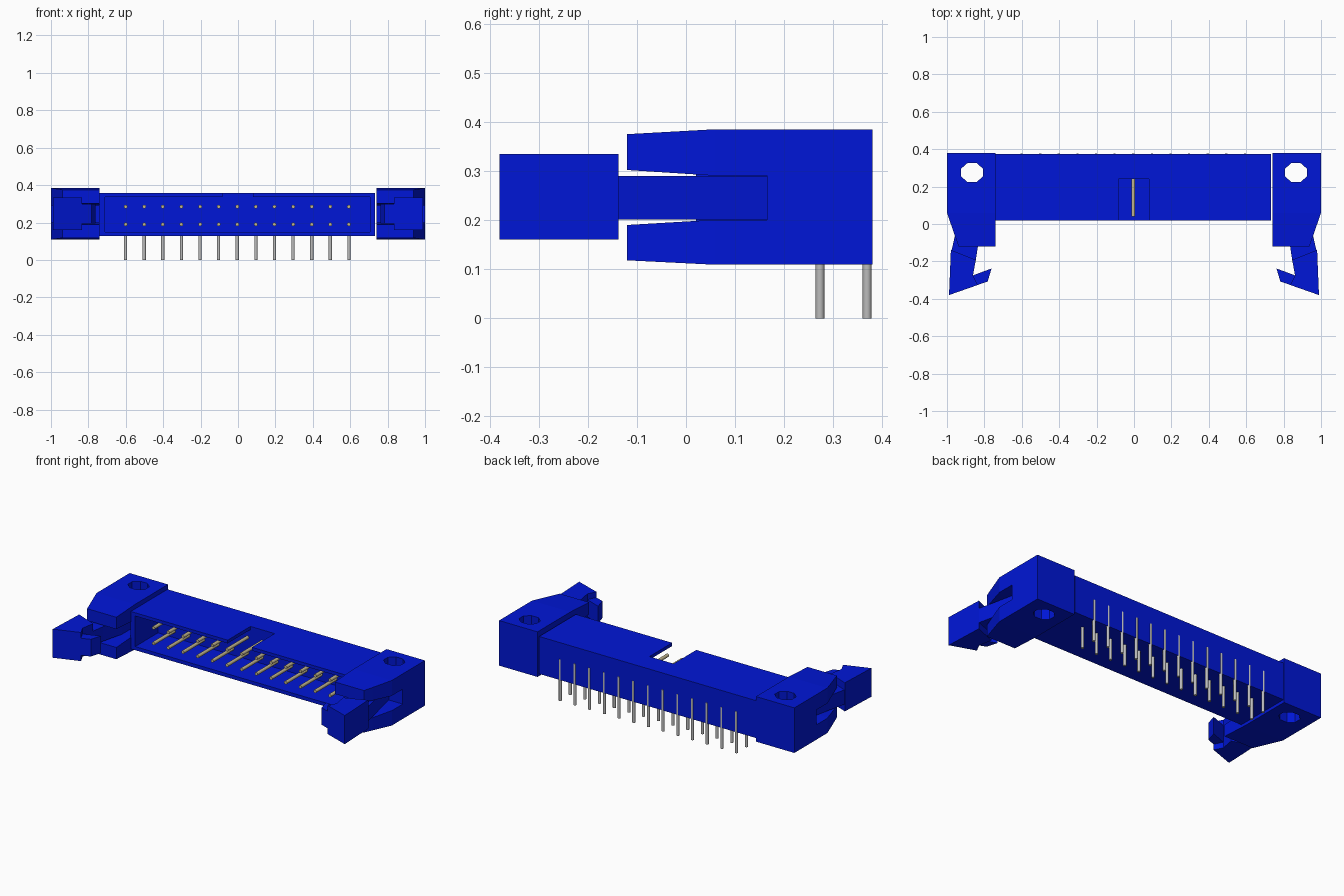
import bpy, bmesh, math
from mathutils import Vector

if "Cube" in bpy.data.objects:
    bpy.data.objects.remove(bpy.data.objects["Cube"])


def material(name, rgb):
    m = bpy.data.materials.new(name)
    m.use_nodes = True
    m.diffuse_color = (*rgb, 1)
    m.node_tree.nodes["Principled BSDF"].inputs["Base Color"].default_value = (*rgb, 1)
    return m


BLUE = material("blue plastic", (0.0, 0.008, 0.68))
GOLD = material("pale gold contact", (0.54, 0.47, 0.28))
SILVER = material("silver leg", (0.5, 0.5, 0.5))


def finish(name, bm, mat):
    bmesh.ops.recalc_face_normals(bm, faces=bm.faces)
    me = bpy.data.meshes.new(name)
    bm.to_mesh(me)
    bm.free()
    me.materials.append(mat)
    ob = bpy.data.objects.new(name, me)
    bpy.context.collection.objects.link(ob)
    return ob


def prism(name, pts, lo, hi, axis, side=1):
    """Extrude a 2D profile along x or z; side=-1 mirrors it in x."""
    bm = bmesh.new()
    place = (lambda a, b, c: (c * side, a, b)) if axis == "x" else (lambda a, b, c: (a * side, b, c))
    face = bm.faces.new([bm.verts.new(place(a, b, lo)) for a, b in pts])
    move = Vector(place(0, 0, hi - lo))
    ext = bmesh.ops.extrude_face_region(bm, geom=[face])
    bmesh.ops.translate(bm, vec=move, verts=[v for v in ext["geom"] if isinstance(v, bmesh.types.BMVert)])
    return finish(name, bm, BLUE)


def rect(a0, a1, b0, b1):
    return [(a0, b0), (a1, b0), (a1, b1), (a0, b1)]


def cut(ob, *cutters):
    """Subtract the cutters, bake the result and drop the cutters."""
    for c in cutters:
        c.hide_render = True
        mod = ob.modifiers.new("cut", "BOOLEAN")
        mod.operation = "DIFFERENCE"
        mod.solver = "EXACT"
        mod.object = c
    bpy.context.view_layer.update()
    dg = bpy.context.evaluated_depsgraph_get()
    me = bpy.data.meshes.new_from_object(ob.evaluated_get(dg))
    ob.modifiers.clear()
    ob.data = me
    for c in cutters:
        bpy.data.objects.remove(c)


def rods(name, segments, mat, radius):
    """Many straight round pins in one object."""
    bm = bmesh.new()
    for a, b in segments:
        a, b = Vector(a), Vector(b)
        rot = (b - a).to_track_quat("Z", "Y").to_matrix().to_4x4()
        rot.translation = (a + b) / 2
        bmesh.ops.create_cone(bm, cap_ends=True, segments=10, radius1=radius,
                              radius2=radius, depth=(b - a).length, matrix=rot)
    ob = finish(name, bm, mat)
    bpy.ops.object.select_all(action="DESELECT")
    ob.select_set(True)
    bpy.context.view_layer.objects.active = ob
    bpy.ops.object.shade_smooth_by_angle(angle=math.radians(40))


# Housing: open at the front, with a key notch through the top wall
housing = prism("housing", rect(-0.742, 0.732, 0.02, 0.375), 0.128, 0.357, "z")
cut(housing,
    prism("cavity_cutter", rect(-0.71, 0.706, -0.1, 0.24), 0.15, 0.337, "z"),
    prism("notch_cutter", rect(-0.084, 0.08, -0.1, 0.24), 0.3, 0.45, "z"))

# Contacts: two rows of pins, with legs dropping down behind
xs = [(i - 6) * 0.0995 - 0.004 for i in range(13)]
rods("contacts", [((x, 0.04, z), (x, 0.25, z)) for x in xs for z in (0.19, 0.285)], GOLD, 0.01)
rods("legs", [((x, y, 0), (x, y, z)) for x in xs for z, y in ((0.255, 0.369), (0.19, 0.273))],
     SILVER, 0.009)

# End blocks and latches
jaw = [(0.38, 0.109), (0.06, 0.109), (-0.12, 0.118), (-0.12, 0.19), (0.05, 0.2), (0.165, 0.2),
       (0.165, 0.291), (0.05, 0.291), (-0.12, 0.302), (-0.12, 0.375), (0.06, 0.385), (0.38, 0.385)]
taper = [(1, 0.06), (0.957, -0.065), (0.93, -0.14), (1.1, -0.14), (1.1, 0.06)]
hole = [(0.866 + 0.063 * math.cos((i + 0.5) * math.pi / 4),
         0.275 + 0.055 * math.sin((i + 0.5) * math.pi / 4)) for i in range(8)]
stem = [(0.975, -0.14), (0.906, 0.165), (0.8, 0.165), (0.8, 0.02),
        (0.834, -0.115), (0.846, -0.195)]
head = [(0.979, -0.138), (0.989, -0.38), (0.835, -0.326), (0.861, -0.275), (0.846, -0.192)]
hook = [(0.87, -0.338), (0.782, -0.307), (0.762, -0.238), (0.87, -0.278)]

for label, side in (("left", 1), ("right", -1)):
    block = prism(label + "_end_block", jaw, 0.74, 1.0, "x", side)
    cut(block,
        prism("taper_cutter", taper, 0.0, 0.5, "z", side),
        prism("hole_cutter", hole, 0.0, 0.5, "z", side))
    prism(label + "_latch_stem", stem, 0.201, 0.29, "z", side)
    prism(label + "_latch_head", head, 0.16, 0.335, "z", side)
    prism(label + "_latch_hook", hook, 0.195, 0.3, "z", side)
